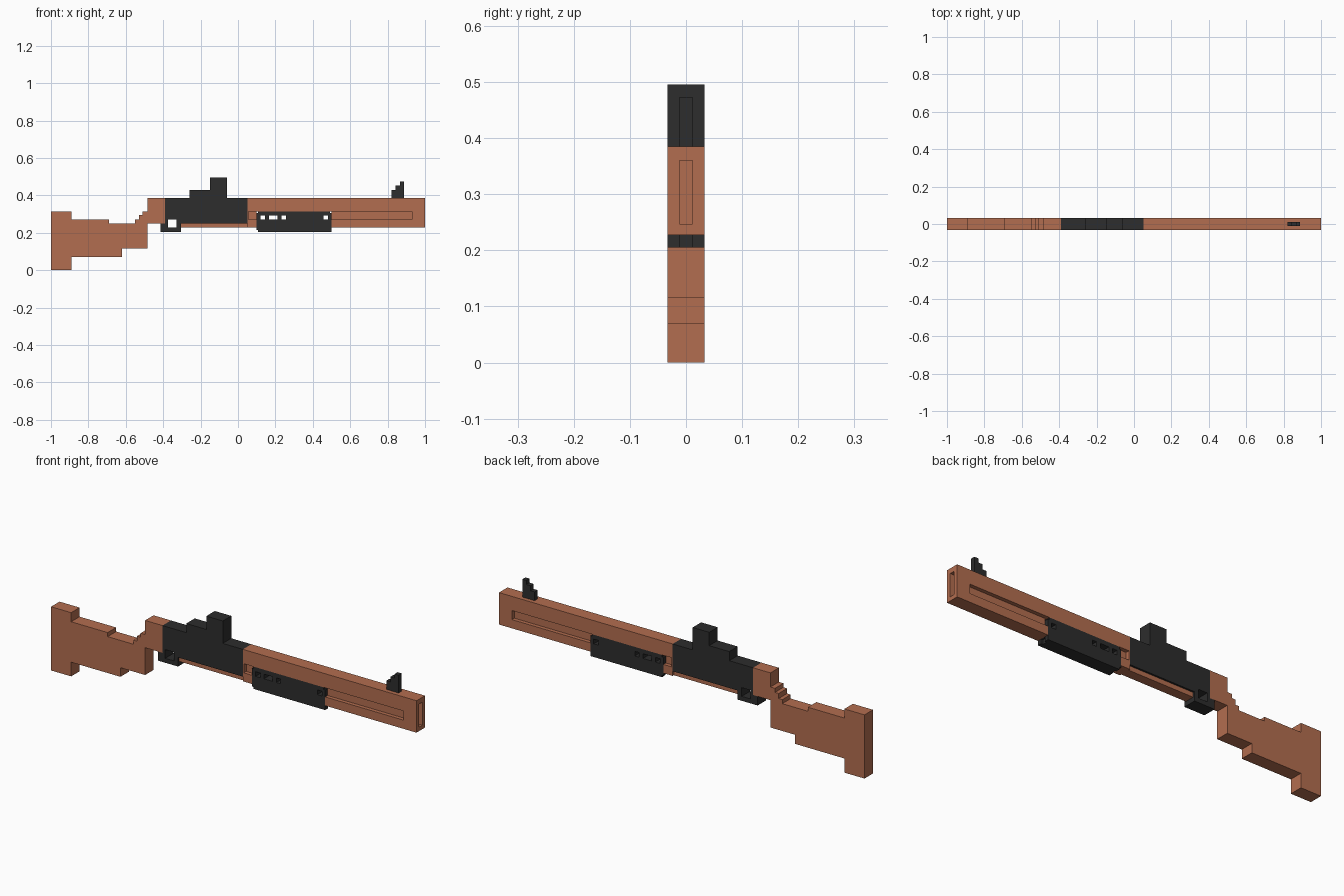
import bpy, bmesh

if "Cube" in bpy.data.objects:
    bpy.data.objects.remove(bpy.data.objects["Cube"], do_unlink=True)

HALF = 0.033   # half thickness of the full body
CORE = 0.012   # half thickness of the centre layer


def material(name, rgb):
    m = bpy.data.materials.new(name)
    m.use_nodes = True
    m.diffuse_color = (*rgb, 1)
    bsdf = m.node_tree.nodes["Principled BSDF"]
    bsdf.inputs["Base Color"].default_value = (*rgb, 1)
    bsdf.inputs["Roughness"].default_value = 0.8
    return m


WOOD = material("warm brown wood", (0.45, 0.155, 0.08))
DARK = material("charcoal", (0.026, 0.026, 0.026))


def prism(name, outline, mat, y0=-HALF, y1=HALF):
    """Side outline (x, z) extruded across the thickness."""
    bm = bmesh.new()
    face = bm.faces.new([bm.verts.new((x, y0, z)) for x, z in outline])
    new = bmesh.ops.extrude_face_region(bm, geom=[face])["geom"]
    bmesh.ops.translate(bm, vec=(0, y1 - y0, 0),
                        verts=[v for v in new if isinstance(v, bmesh.types.BMVert)])
    bmesh.ops.recalc_face_normals(bm, faces=bm.faces)
    me = bpy.data.meshes.new(name)
    bm.to_mesh(me)
    bm.free()
    me.materials.append(mat)
    ob = bpy.data.objects.new(name, me)
    bpy.context.scene.collection.objects.link(ob)
    return ob


def rect(x0, x1, z0, z1):
    return [(x0, z0), (x1, z0), (x1, z1), (x0, z1)]


def carve(ob, boxes):
    """Cut boxes (x0, x1, z0, z1, y0, y1) out of a part and bake the result."""
    cutters = []
    for x0, x1, z0, z1, y0, y1 in boxes:
        c = prism("cutter", rect(x0, x1, z0, z1), ob.data.materials[0], y0, y1)
        c.hide_render = True
        mod = ob.modifiers.new("cut", 'BOOLEAN')
        mod.operation, mod.solver, mod.object = 'DIFFERENCE', 'EXACT', c
        cutters.append(c)
    bpy.context.view_layer.update()
    dg = bpy.context.evaluated_depsgraph_get()
    baked = bpy.data.meshes.new_from_object(ob.evaluated_get(dg))
    ob.modifiers.clear()
    ob.data = baked
    for c in cutters:
        bpy.data.objects.remove(c, do_unlink=True)


# Stepped shoulder stock with grip
prism("stock", [
    (-1, 0), (-0.89, 0), (-0.89, 0.07), (-0.62, 0.07), (-0.62, 0.115),
    (-0.485, 0.115), (-0.485, 0.25), (-0.39, 0.25), (-0.39, 0.385),
    (-0.485, 0.385), (-0.485, 0.315), (-0.51, 0.315), (-0.51, 0.295),
    (-0.53, 0.295), (-0.53, 0.27), (-0.55, 0.27), (-0.55, 0.25),
    (-0.69, 0.25), (-0.69, 0.27), (-0.89, 0.27), (-0.89, 0.315), (-1, 0.315)], WOOD)

# Receiver with stepped rear sight, and guard loop below it
receiver = prism("receiver", [
    (-0.39, 0.25), (0.05, 0.25), (0.05, 0.385), (-0.06, 0.385), (-0.06, 0.496),
    (-0.15, 0.496), (-0.15, 0.43), (-0.26, 0.43), (-0.26, 0.385), (-0.39, 0.385)], DARK)
carve(receiver, [(-0.375, -0.328, 0.2, 0.27, -0.1, 0.1)])
guard = prism("trigger_guard", rect(-0.415, -0.305, 0.205, 0.25), DARK)
carve(guard, [(-0.375, -0.328, 0.227, 0.3, -0.1, 0.1)])

# Fore body: bay for the sliding grip, side grooves and muzzle opening
body = prism("fore_body", rect(0.05, 1, 0.227, 0.385), WOOD)
cuts = [(0.1, 0.5, 0.1, 0.315, -0.1, 0.1),
        (0.96, 1.1, 0.247, 0.36, -CORE, CORE)]
for y0, y1 in ((-0.1, -CORE - 0.002), (CORE + 0.002, 0.1)):
    cuts.append((0.055, 0.11, 0.27, 0.315, y0, y1))
    cuts.append((0.49, 0.93, 0.27, 0.315, y0, y1))
carve(body, cuts)

# Narrow rail under the receiver
prism("lower_rail", rect(-0.305, 0.05, 0.227, 0.25), WOOD, -0.024, 0.024)

# Sliding grip with chipped corners, pierced windows and end channels
grip = prism("sliding_grip", [
    (0.1, 0.215), (0.108, 0.215), (0.108, 0.205), (0.492, 0.205), (0.492, 0.205),
    (0.5, 0.205), (0.5, 0.305), (0.492, 0.305), (0.492, 0.315),
    (0.108, 0.315), (0.108, 0.305), (0.1, 0.305)][:4] + [
    (0.5, 0.205), (0.5, 0.305), (0.492, 0.305), (0.492, 0.315),
    (0.108, 0.315), (0.108, 0.305), (0.1, 0.305)], DARK)
windows = [(0.12, 0.145), (0.165, 0.212), (0.233, 0.257), (0.457, 0.482)]
carve(grip, [(a, b, 0.27, 0.293, -0.1, 0.1) for a, b in windows]
      + [(0.49, 0.6, 0.1, 0.227, -CORE, CORE), (0, 0.115, 0.1, 0.227, -CORE, CORE)])

# Stepped front sight
prism("front_sight", [
    (0.82, 0.385), (0.887, 0.385), (0.887, 0.473), (0.865, 0.473), (0.865, 0.453),
    (0.842, 0.453), (0.842, 0.428), (0.82, 0.428)], DARK, -CORE, CORE)
